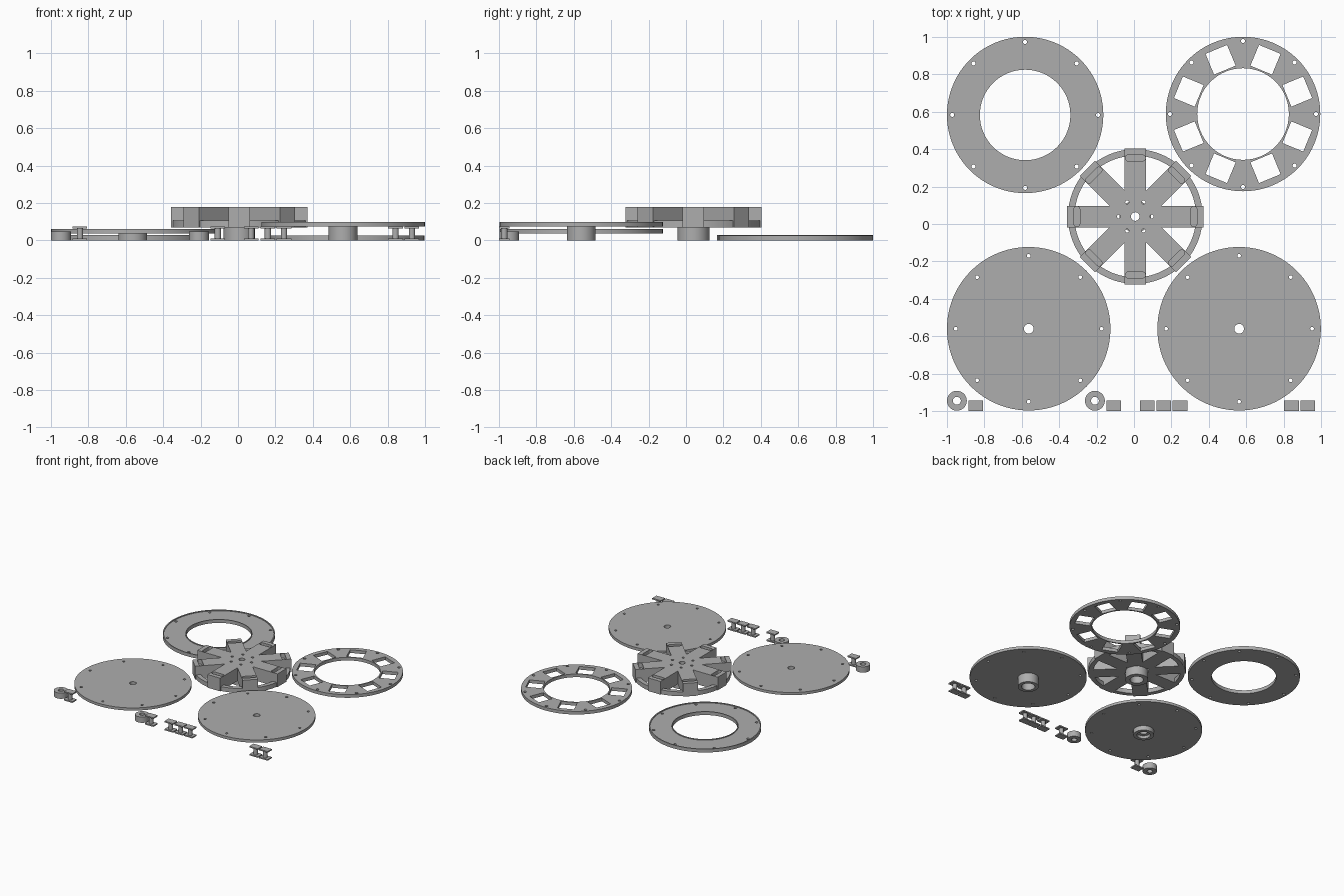
import bpy
import bmesh
from math import cos, sin, pi, radians
from mathutils import Vector

cube = bpy.data.objects.get("Cube")
if cube:
    bpy.data.objects.remove(cube, do_unlink=True)

grey = bpy.data.materials.new("plain grey")
grey.use_nodes = True
COLOUR = (0.42, 0.42, 0.42, 1)
grey.diffuse_color = COLOUR
grey.node_tree.nodes["Principled BSDF"].inputs["Base Color"].default_value = COLOUR


def circle(r, centre=(0, 0), n=64):
    return [(centre[0] + r * cos(2 * pi * i / n), centre[1] + r * sin(2 * pi * i / n))
            for i in range(n)]


def box(radial, width, depth, angle):
    """Rectangle placed at a radius and turned around the centre."""
    c, s = cos(angle), sin(angle)
    corners = [(radial + i * depth / 2, j * width / 2)
               for i, j in ((-1, -1), (1, -1), (1, 1), (-1, 1))]
    return [(x * c - y * s, x * s + y * c) for x, y in corners]


def slot(radial, width, depth, angle):
    """Round-ended slot lying across an arm."""
    r, half = depth / 2, (width - depth) / 2
    pts = [(radial + r * cos(a), half + r * sin(a)) for a in [pi * i / 8 for i in range(9)]]
    pts += [(radial - r * cos(a), -half - r * sin(a)) for a in [pi * i / 8 for i in range(9)]]
    c, s = cos(angle), sin(angle)
    return [(x * c - y * s, x * s + y * c) for x, y in pts]


def bolt_holes(radius, r, count=8):
    return [circle(r, (radius * cos(2 * pi * i / count), radius * sin(2 * pi * i / count)), 16)
            for i in range(count)]


def plate(name, centre, z0, z1, outline, holes=()):
    """Extrude an outline with holes between two heights."""
    curve = bpy.data.curves.new(name, "CURVE")
    curve.dimensions = "2D"
    curve.fill_mode = "BOTH"
    curve.extrude = (z1 - z0) / 2
    for loop in [outline, *holes]:
        spline = curve.splines.new("POLY")
        spline.points.add(len(loop) - 1)
        for point, (x, y) in zip(spline.points, loop):
            point.co = (x, y, 0, 1)
        spline.use_cyclic_u = True
    obj = bpy.data.objects.new(name, curve)
    obj.location = (centre[0], centre[1], (z0 + z1) / 2)
    bpy.context.collection.objects.link(obj)
    bpy.ops.object.select_all(action="DESELECT")
    bpy.context.view_layer.objects.active = obj
    obj.select_set(True)
    bpy.ops.object.convert(target="MESH")
    obj = bpy.context.object
    bm = bmesh.new()
    bm.from_mesh(obj.data)
    bmesh.ops.remove_doubles(bm, verts=bm.verts, dist=0.00005)
    bmesh.ops.recalc_face_normals(bm, faces=bm.faces)
    bm.to_mesh(obj.data)
    bm.free()
    obj.data.materials.clear()
    obj.data.materials.append(grey)
    bpy.ops.object.shade_smooth_by_angle(angle=radians(30))
    return obj


# Plain ring with thin raised rims
c = (-0.582, 0.583)
plate("plain_ring", c, 0, 0.022, circle(0.418, n=96), [circle(0.242)] + bolt_holes(0.39, 0.011))
plate("plain_ring_outer_rim", c, 0.022, 0.028, circle(0.418, n=96), [circle(0.409, n=96)])
plate("plain_ring_inner_rim", c, 0.022, 0.028, circle(0.249), [circle(0.242)])

# Ring with eight rectangular windows
windows = [box(0.314, 0.125, 0.12, pi / 8 + i * pi / 4) for i in range(8)]
plate("window_ring", (0.583, 0.588), 0, 0.026, circle(0.413, n=96),
      [circle(0.245)] + windows + bolt_holes(0.39, 0.011))

# Two end discs, each with a hub underneath
for side, x, z0, z1 in (("right", -0.563, 0.038, 0.06), ("left", 0.562, 0.075, 0.098)):
    c = (x, -0.56)
    plate(side + "_disc", c, z0, z1, circle(0.437, n=96),
          [circle(0.026, n=32)] + bolt_holes(0.39, 0.01))
    plate(side + "_disc_hub_cap", c, z0 - 0.015, z0, circle(0.077), [circle(0.026, n=32)])
    plate(side + "_disc_hub", c, 0, z0 - 0.015, circle(0.077), [circle(0.05)])

# Eight-armed wheel: star outline from arm corners and valleys
c = (0.007, 0.04)
half, reach = 0.0575, 0.364
star = []
for i in range(8):
    a = i * pi / 4
    along, across = Vector((cos(a), sin(a))), Vector((-sin(a), cos(a)))
    valley = half / sin(pi / 8)
    star += [tuple(along * reach - across * half), tuple(along * reach + across * half),
             (valley * cos(a + pi / 8), valley * sin(a + pi / 8))]
holes = [circle(0.023, n=32)] + bolt_holes(0.088, 0.01, 6)
pockets = [slot(0.313, 0.108, 0.033, i * pi / 4) for i in range(8)]
plate("wheel_arms", c, 0.07, 0.14, star, holes)
plate("wheel_arm_tops", c, 0.14, 0.178, star, holes + pockets)
plate("wheel_rim", c, 0.07, 0.106, circle(0.36, n=96), [circle(0.325, n=96)])
plate("wheel_hub", c, 0, 0.07, circle(0.085), [circle(0.05)])

# Small collars
for side, x in (("right", -0.947), ("middle", -0.209)):
    plate(side + "_collar", (x, -0.945), 0, 0.047, circle(0.053), [circle(0.021, n=32)])

# Spacers: a post between two rectangular flanges
for i, x in enumerate((-0.845, -0.108, 0.07, 0.16, 0.246, 0.842, 0.93), 1):
    c = (x, -0.972)
    plate(f"spacer_{i}_base", c, 0, 0.01, box(0, 0.055, 0.078, 0))
    plate(f"spacer_{i}_post", c, 0.01, 0.065, circle(0.017, n=24))
    plate(f"spacer_{i}_top", c, 0.065, 0.075, box(0, 0.055, 0.078, 0))
